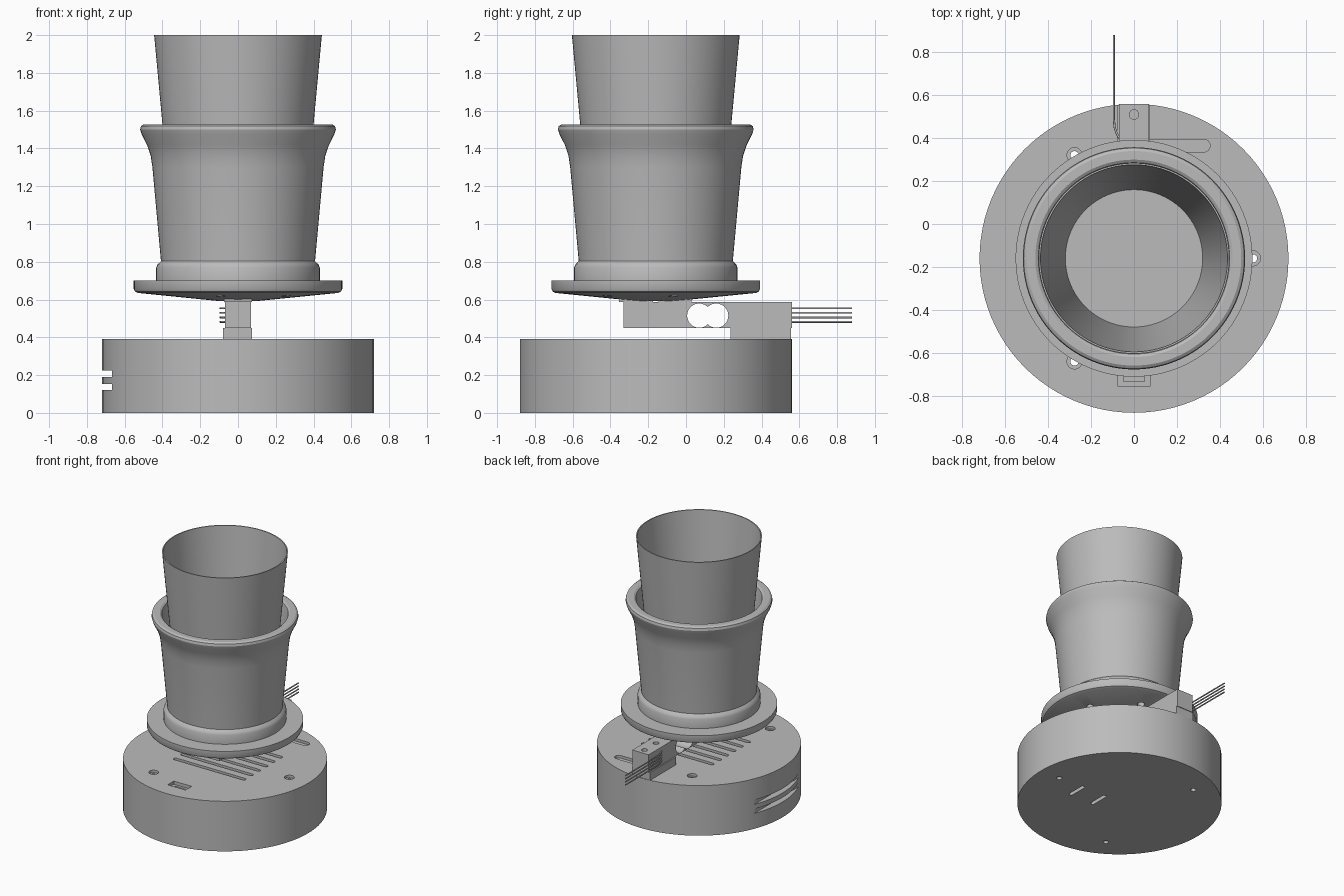
import bpy, bmesh, math
from mathutils import Matrix, Vector

if "Cube" in bpy.data.objects:
    bpy.data.objects.remove(bpy.data.objects["Cube"], do_unlink=True)

CY = -0.16          # y of the shared axis of base, holder and cup
BASE_R, BASE_H = 0.72, 0.39

grey = bpy.data.materials.new("plain grey")
grey.use_nodes = True
grey.diffuse_color = (0.5, 0.5, 0.5, 1)
grey.node_tree.nodes["Principled BSDF"].inputs["Base Color"].default_value = (0.5, 0.5, 0.5, 1)


def activate(ob):
    bpy.ops.object.select_all(action='DESELECT')
    ob.select_set(True)
    bpy.context.view_layer.objects.active = ob


def finish(bm, name):
    bmesh.ops.recalc_face_normals(bm, faces=bm.faces)
    me = bpy.data.meshes.new(name)
    bm.to_mesh(me)
    bm.free()
    me.materials.append(grey)
    ob = bpy.data.objects.new(name, me)
    bpy.context.collection.objects.link(ob)
    return ob


def lathe(name, profile, x=0, y=CY, steps=96):
    """Spin an (r, z) outline about a vertical axis; closed if off the axis."""
    bm = bmesh.new()
    vs = [bm.verts.new((r, 0, z)) for r, z in profile]
    edges = [bm.edges.new(p) for p in zip(vs, vs[1:])]
    if profile[0][0] > 0:
        edges.append(bm.edges.new((vs[-1], vs[0])))
    bmesh.ops.spin(bm, geom=vs + edges, cent=(0, 0, 0), axis=(0, 0, 1),
                   angle=math.tau, steps=steps, use_merge=False)
    bmesh.ops.remove_doubles(bm, verts=bm.verts, dist=0.0001)
    bmesh.ops.translate(bm, verts=bm.verts, vec=(x, y, 0))
    return finish(bm, name)


def box(name, lo, hi):
    bm = bmesh.new()
    lo, hi = Vector(lo), Vector(hi)
    bmesh.ops.create_cube(bm, size=1, matrix=Matrix.Translation((lo + hi) / 2)
                          @ Matrix.Diagonal((*(hi - lo), 1)))
    return finish(bm, name)


def rod(name, center, r, length, axis='Z', steps=32):
    bm = bmesh.new()
    turn = Matrix.Rotation(math.pi / 2, 4, 'Y') if axis == 'X' else Matrix()
    bmesh.ops.create_cone(bm, cap_ends=True, segments=steps, radius1=r, radius2=r,
                          depth=length, matrix=Matrix.Translation(center) @ turn)
    return finish(bm, name)


def slot(a, b, r, z0, z1):
    """Round-ended prism between two plan points."""
    a, b = Vector(a), Vector(b)
    start = math.atan2(b.y - a.y, b.x - a.x) - math.pi / 2
    bm = bmesh.new()
    vs = []
    for p, off in ((b, start), (a, start + math.pi)):
        for i in range(9):
            t = off + math.pi * i / 8
            vs.append(bm.verts.new((p.x + r * math.cos(t), p.y + r * math.sin(t), z0)))
    face = bm.faces.new(vs)
    up = bmesh.ops.extrude_face_region(bm, geom=[face])["geom"]
    bmesh.ops.translate(bm, verts=[v for v in up if isinstance(v, bmesh.types.BMVert)],
                        vec=(0, 0, z1 - z0))
    return finish(bm, "slot_cutter")


def cut(target, cutters):
    for c in cutters:
        activate(target)
        m = target.modifiers.new("cut", 'BOOLEAN')
        m.operation, m.solver, m.object = 'DIFFERENCE', 'EXACT', c
        bpy.ops.object.modifier_apply(modifier=m.name)
        bpy.data.objects.remove(c, do_unlink=True)


def smooth(ob):
    activate(ob)
    bpy.ops.object.shade_smooth_by_angle(angle=math.radians(30))


# Hollow round base
base = lathe("base_housing", [(0, 0), (BASE_R, 0), (BASE_R, BASE_H), (0, BASE_H)])
cutters = [lathe("cavity", [(0, 0.03), (0.66, 0.03), (0.66, 0.35), (0, 0.35)])]

# Vents, cable slot and port in the lid
for i in range(6):
    y = CY - 0.21 + i * 0.09
    cutters.append(slot((-0.28, y), (0.31, y), 0.015, 0.3, 0.5))
cutters.append(slot((0.05, 0.365), (0.325, 0.365), 0.03, 0.37, 0.5))
cutters.append(box("port_cutter", (-0.077, -0.755, 0.365), (0.077, -0.68, 0.5)))
cutters.append(box("port_inner_cutter", (-0.05, -0.735, 0.3), (0.05, -0.7, 0.5)))

# Two slits in the side and two slots in the floor
for z in (0.137, 0.207):
    cutters.append(box("slit_cutter", (-0.9, CY - 0.27, z - 0.017), (-0.667, CY + 0.27, z + 0.017)))
for x in (0.145, 0.345):
    cutters.append(slot((x, CY - 0.12), (x, CY + 0.01), 0.014, -0.1, 0.1))

# Screw holes with posts inside the housing
for k in range(3):
    t = math.tau * k / 3
    x, y = 0.555 * math.cos(t), CY + 0.555 * math.sin(t)
    cutters.append(rod("bore", (x, y, 0.2), 0.019, 1))
    cutters.append(rod("counterbore", (x, y, 0.42), 0.035, 0.1))
    smooth(lathe("screw_post", [(0.019, 0.03), (0.05, 0.03), (0.05, 0.35), (0.019, 0.35)], x, y, 32))
cut(base, cutters)
smooth(base)

# Pedestal and load beam
box("beam_pedestal", (-0.08, 0.235, BASE_H), (0.075, 0.555, 0.45))
beam = box("load_beam", (-0.07, -0.33, 0.45), (0.07, 0.56, 0.588))
holes = [rod("eye", (0, y, 0.515), 0.064, 1, 'X') for y in (0.07, 0.16)]
holes += [rod("bolt_hole", (0, y, 0.56), 0.022, 0.12) for y in (0.51, 0.37)]
cut(beam, holes)
smooth(beam)

# Four signal wires
for i in range(4):
    z = 0.482 + i * 0.024
    cu = bpy.data.curves.new("wire", 'CURVE')
    cu.dimensions = '3D'
    cu.bevel_depth, cu.bevel_resolution, cu.use_fill_caps = 0.005, 2, True
    path = [(-0.068, 0.4), (-0.08, 0.42), (-0.09, 0.45), (-0.094, 0.49), (-0.094, 0.88)]
    sp = cu.splines.new('POLY')
    sp.points.add(len(path) - 1)
    for p, (x, y) in zip(sp.points, path):
        p.co = (x, y, z, 1)
    cu.materials.append(grey)
    wire = bpy.data.objects.new("signal_wire", cu)
    bpy.context.collection.objects.link(wire)
    activate(wire)
    bpy.ops.object.convert(target='MESH')

# Mounting pads between beam and holder
box("mounting_pad_front", (-0.075, -0.355, 0.587), (0.075, -0.175, 0.64))
box("mounting_pad_back", (-0.075, -0.145, 0.587), (0.075, 0.03, 0.64))

# Flanged cup holder with a rolled rim
holder = lathe("cup_holder", [
    (0, 0.592), (0.1, 0.592), (0.53, 0.635), (0.545, 0.642), (0.552, 0.655), (0.552, 0.7),
    (0.433, 0.7), (0.433, 0.77), (0.425, 0.787), (0.408, 0.803),
    (0.453, 1.3), (0.462, 1.36), (0.482, 1.42), (0.51, 1.475), (0.518, 1.5),
    (0.514, 1.518), (0.5, 1.527), (0.46, 1.527), (0.446, 1.518), (0.44, 1.49),
    (0.42, 1.3), (0.345, 0.72), (0, 0.72)])
cut(holder, [rod("flange_hole", (0.36 * math.cos(t), CY + 0.36 * math.sin(t), 0.62), 0.025, 0.1)
             for t in (math.radians(15 + 60 * k) for k in range(6))])
smooth(holder)

# Thin tapered cup
cup = lathe("tapered_cup", [(0, 0.721), (0.325, 0.721), (0.444, 2), (0.436, 2), (0.32, 0.74), (0, 0.74)])
smooth(cup)
